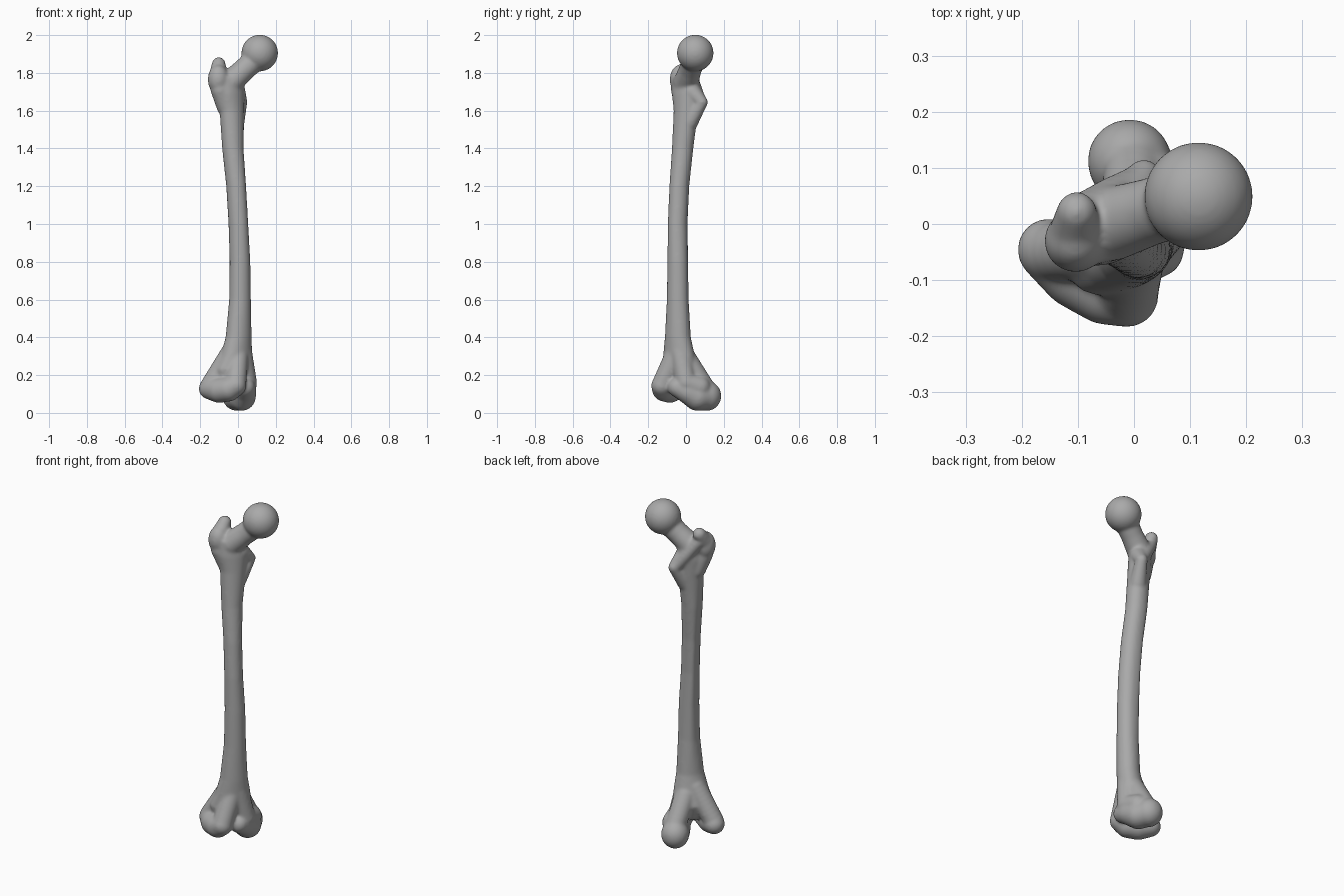
import bpy, bmesh, math
from mathutils import Matrix, Vector

cube = bpy.data.objects.get("Cube")
if cube:
    bpy.data.objects.remove(cube, do_unlink=True)

bm = bmesh.new()


def ball(centre, radius, stretch=(1, 1, 1)):
    """Add one ellipsoid."""
    m = Matrix.Translation(centre) @ Matrix.Diagonal((*(radius * s for s in stretch), 1))
    bmesh.ops.create_icosphere(bm, subdivisions=4, radius=1, matrix=m)


def limb(*knots, steps=8):
    """Add a rounded, tapered limb through knots of (x, y, z, radius)."""
    for a, b in zip(knots, knots[1:]):
        for i in range(steps + 1):
            k = Vector(a).lerp(Vector(b), i / steps)
            ball(k[:3], k[3])


def loft(rings, sides=40):
    """Skin oval rings of (z, x, y, sideways radius, depth radius, ridge)."""
    loops = []
    for z, x, y, ru, rw, ridge in rings:
        loop = []
        for i in range(sides):
            t = math.tau * i / sides
            u = ru * math.cos(t)
            w = rw * math.sin(t) + ridge * max(0, math.sin(t)) ** 8
            # The bone's broad axis lies on the diagonal
            p = Matrix.Rotation(math.pi / 4, 2) @ Vector((u, w))
            loop.append(bm.verts.new((x + p.x, y + p.y, z)))
        loops.append(loop)
    for lo, hi in zip(loops, loops[1:]):
        for i in range(sides):
            j = (i + 1) % sides
            bm.faces.new((lo[i], lo[j], hi[j], hi[i]))
    bm.faces.new(loops[0][::-1])
    bm.faces.new(loops[-1])


# Shaft, gently bowed, with a ridge along the back
loft([
    (0.14, -.03, -.04, .08, .045, 0),
    (0.23, -.027, -.033, .110, .075, 0),
    (0.30, -.008, -.037, .095, .072, 0),
    (0.40, .003, -.043, .074, .063, 0),
    (0.60, .011, -.044, .059, .056, .006),
    (0.80, .011, -.044, .055, .054, .010),
    (1.00, .003, -.045, .050, .053, .012),
    (1.20, -.009, -.036, .050, .054, .010),
    (1.40, -.027, -.018, .057, .056, .006),
    (1.60, -.032, .000, .070, .060, 0),
    (1.69, -.040, .000, .086, .062, 0),
    (1.78, -.045, .000, .080, .055, 0),
])

# Ball head and neck
ball((.115, .049, 1.905), .097)
limb((-.04, .0, 1.75, .066), (.03, .022, 1.815, .060), (.09, .04, 1.87, .062))

# Greater trochanter with its hooked tip
ball((-.104, -.03, 1.765), .056, (1, 1, 1.4))
limb((-.105, -.02, 1.79, .048), (-.102, .022, 1.848, .036))
limb((-.095, -.03, 1.71, .050), (-.065, -.01, 1.62, .048))
limb((-.095, .02, 1.80, .034), (-.04, .05, 1.72, .034), (.01, .075, 1.65, .032))

# Lesser trochanter
limb((-.01, .03, 1.70, .05), (.018, .084, 1.645, .032), (-.01, .02, 1.54, .045))

# Outer condyle, wrapping from back to front
limb((-.152, -.046, .128, .056), (-.10, -.085, .120, .067),
     (-.05, -.115, .125, .065), (-.012, -.128, .145, .056))
limb((-.012, -.125, .15, .056), (0, -.06, .30, .055))
limb((-.145, -.05, .145, .054), (-.03, -.04, .32, .060))

# Inner condyle, longer and lower at the back
ball((-.008, .112, .090), .075, (1, 1, 1.05))
limb((-.008, .11, .090, .074), (.02, .06, .085, .074),
     (.036, .01, .110, .062), (.038, -.045, .135, .052))
limb((.03, .07, .135, .062), (.045, .0, .16, .056), (.015, -.03, .32, .060))
limb((.0, .10, .13, .055), (.0, .0, .28, .060))

mesh = bpy.data.meshes.new("thigh_bone")
bm.to_mesh(mesh)
bm.free()
bone = bpy.data.objects.new("thigh_bone", mesh)
bpy.context.collection.objects.link(bone)

# Plain grey bone
grey = bpy.data.materials.new("bone_grey")
grey.use_nodes = True
colour = (.40, .40, .40, 1)
grey.diffuse_color = colour
grey.node_tree.nodes["Principled BSDF"].inputs["Base Color"].default_value = colour
mesh.materials.append(grey)

# Fuse the parts into one skin and soften the joins
fuse = bone.modifiers.new("fuse", "REMESH")
fuse.mode = "VOXEL"
fuse.voxel_size = .007
fuse.use_smooth_shade = True
soften = bone.modifiers.new("soften", "SMOOTH")
soften.factor = .5
soften.iterations = 14
